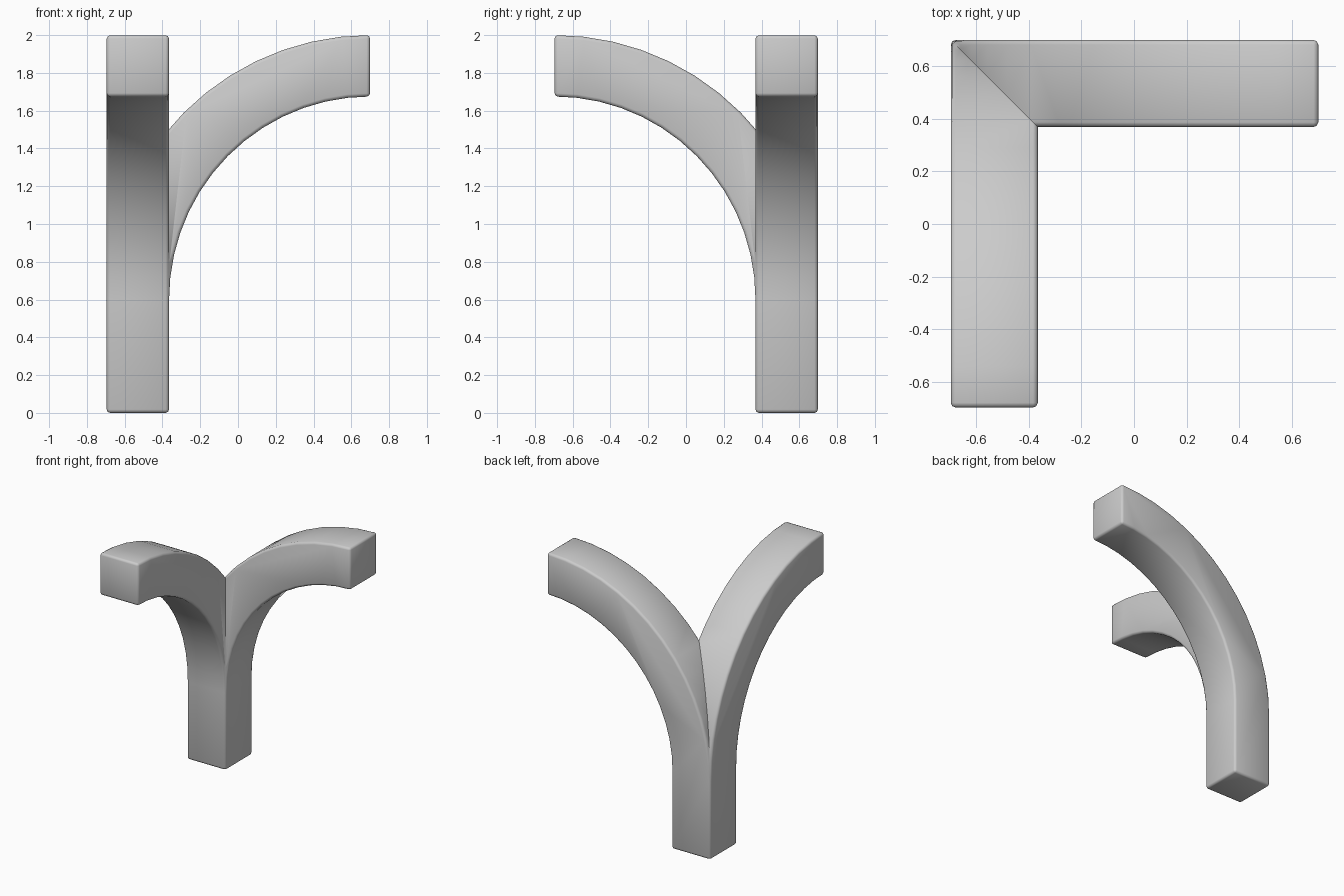
import bpy, bmesh, math
from mathutils import Vector

if "Cube" in bpy.data.objects:
    bpy.data.objects.remove(bpy.data.objects["Cube"])

H = 0.697          # half span of the plan
W = 0.33           # beam thickness
SPRING = 0.60      # height where the post starts to curve
TOP = 2.0
N = 14             # segments per arc


def arc(rx, rz):
    """Quarter ellipse from the post up to the free end, in the xz plane."""
    pts = []
    for i in range(N + 1):
        a = math.pi / 2 * i / N
        pts.append((H - rx * math.cos(a), SPRING + rz * math.sin(a)))
    return pts


# Side profile of one branch: post foot, outer arc, free end, inner arc
outer = arc(2 * H, TOP - SPRING)
inner = arc(2 * H - W, TOP - SPRING - 0.325)
profile = [(-H, 0.0)] + outer + inner[::-1] + [(-H + W, 0.0)]

bm = bmesh.new()
face = bm.faces.new([bm.verts.new((x, H - W, z)) for x, z in profile])
ext = bmesh.ops.extrude_face_region(bm, geom=[face])
bmesh.ops.translate(bm, vec=(0, W, 0),
                    verts=[v for v in ext["geom"] if isinstance(v, bmesh.types.BMVert)])
bmesh.ops.recalc_face_normals(bm, faces=bm.faces)

# Rounded edges
sharp = [e for e in bm.edges if e.calc_face_angle(0) > math.radians(40)]
bmesh.ops.bevel(bm, geom=sharp, offset=0.018, offset_type='OFFSET',
                segments=2, profile=0.5, affect='EDGES', clamp_overlap=True)

# Mitre along the diagonal, then mirror to make the second branch
bmesh.ops.bisect_plane(bm, geom=bm.verts[:] + bm.edges[:] + bm.faces[:], dist=1e-5,
                       plane_co=(0, 0, 0), plane_no=Vector((1, 1, 0)).normalized(),
                       clear_inner=True)
dup = bmesh.ops.duplicate(bm, geom=bm.verts[:] + bm.edges[:] + bm.faces[:])["geom"]
for v in [g for g in dup if isinstance(g, bmesh.types.BMVert)]:
    v.co = Vector((-v.co.y, -v.co.x, v.co.z))
bmesh.ops.reverse_faces(bm, faces=[g for g in dup if isinstance(g, bmesh.types.BMFace)])
bmesh.ops.remove_doubles(bm, verts=bm.verts, dist=1e-4)
bmesh.ops.translate(bm, verts=bm.verts, vec=(0.002, 0.001, 0))

mesh = bpy.data.meshes.new("corner_post_with_arms")
bm.to_mesh(mesh)
bm.free()
post = bpy.data.objects.new("corner_post_with_arms", mesh)
bpy.context.collection.objects.link(post)

# Smooth shading with crisp creases
bpy.context.view_layer.objects.active = post
post.select_set(True)
bpy.ops.object.shade_smooth_by_angle(angle=math.radians(50))
